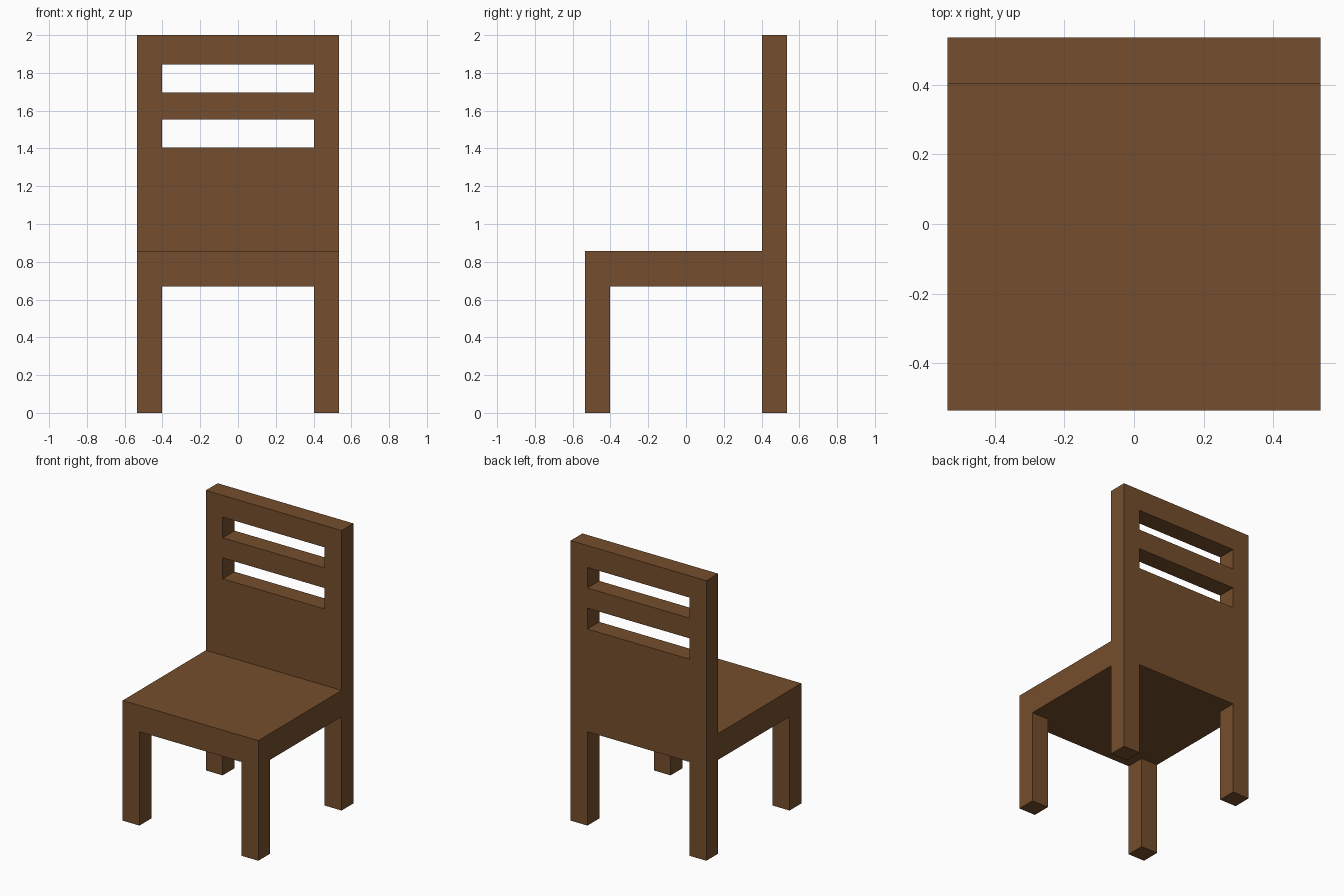
import bpy
import bmesh
from mathutils import Matrix, Vector

default = bpy.data.objects.get("Cube")
if default:
    bpy.data.objects.remove(default, do_unlink=True)

HALF = 0.536        # half width and half depth
INNER = 0.403       # inner faces of the legs and back
SEAT_BOTTOM, SEAT_TOP, TOP = 0.67, 0.858, 2.0
SLOTS = [(1.404, 1.553), (1.697, 1.844)]

wood = bpy.data.materials.new("brown wood")
wood.use_nodes = True
colour = (0.178, 0.076, 0.026, 1)
wood.diffuse_color = colour
wood.node_tree.nodes["Principled BSDF"].inputs["Base Color"].default_value = colour


def add_object(name, bm):
    bmesh.ops.recalc_face_normals(bm, faces=bm.faces)
    mesh = bpy.data.meshes.new(name)
    bm.to_mesh(mesh)
    bm.free()
    mesh.materials.append(wood)
    obj = bpy.data.objects.new(name, mesh)
    bpy.context.collection.objects.link(obj)
    return obj


def box(name, half_x, half_y, low, high, y=0):
    bm = bmesh.new()
    size = Matrix.Diagonal((2 * half_x, 2 * half_y, high - low, 1))
    place = Matrix.Translation((0, y, (low + high) / 2))
    bmesh.ops.create_cube(bm, size=1, matrix=place @ size)
    return add_object(name, bm)


# Chair body: L-shaped side profile extruded across the width
profile = [(-HALF, 0), (HALF, 0), (HALF, TOP), (INNER, TOP),
           (INNER, SEAT_TOP), (-HALF, SEAT_TOP)]
bm = bmesh.new()
side = bm.faces.new([bm.verts.new((-HALF, y, z)) for y, z in profile])
swept = bmesh.ops.extrude_face_region(bm, geom=[side])["geom"]
bmesh.ops.translate(bm, vec=Vector((2 * HALF, 0, 0)),
                    verts=[v for v in swept if isinstance(v, bmesh.types.BMVert)])
chair = add_object("chair", bm)

# Openings: crossing gaps between the four legs, and slots in the back
cutters = [box("front_gap", INNER, 1, -1, SEAT_BOTTOM),
           box("side_gap", 1, INNER, -1, SEAT_BOTTOM)]
cutters += [box("back_slot", INNER, 0.3, low, high, y=HALF) for low, high in SLOTS]
for cutter in cutters:
    cutter.hide_render = True
    cut = chair.modifiers.new(cutter.name, "BOOLEAN")
    cut.operation = "DIFFERENCE"
    cut.solver = "EXACT"
    cut.object = cutter

# Bake the cuts into one clean mesh and drop the cutters
bpy.context.view_layer.update()
graph = bpy.context.evaluated_depsgraph_get()
result = bpy.data.meshes.new_from_object(chair.evaluated_get(graph))
chair.modifiers.clear()
chair.data = result
for cutter in cutters:
    bpy.data.objects.remove(cutter, do_unlink=True)
